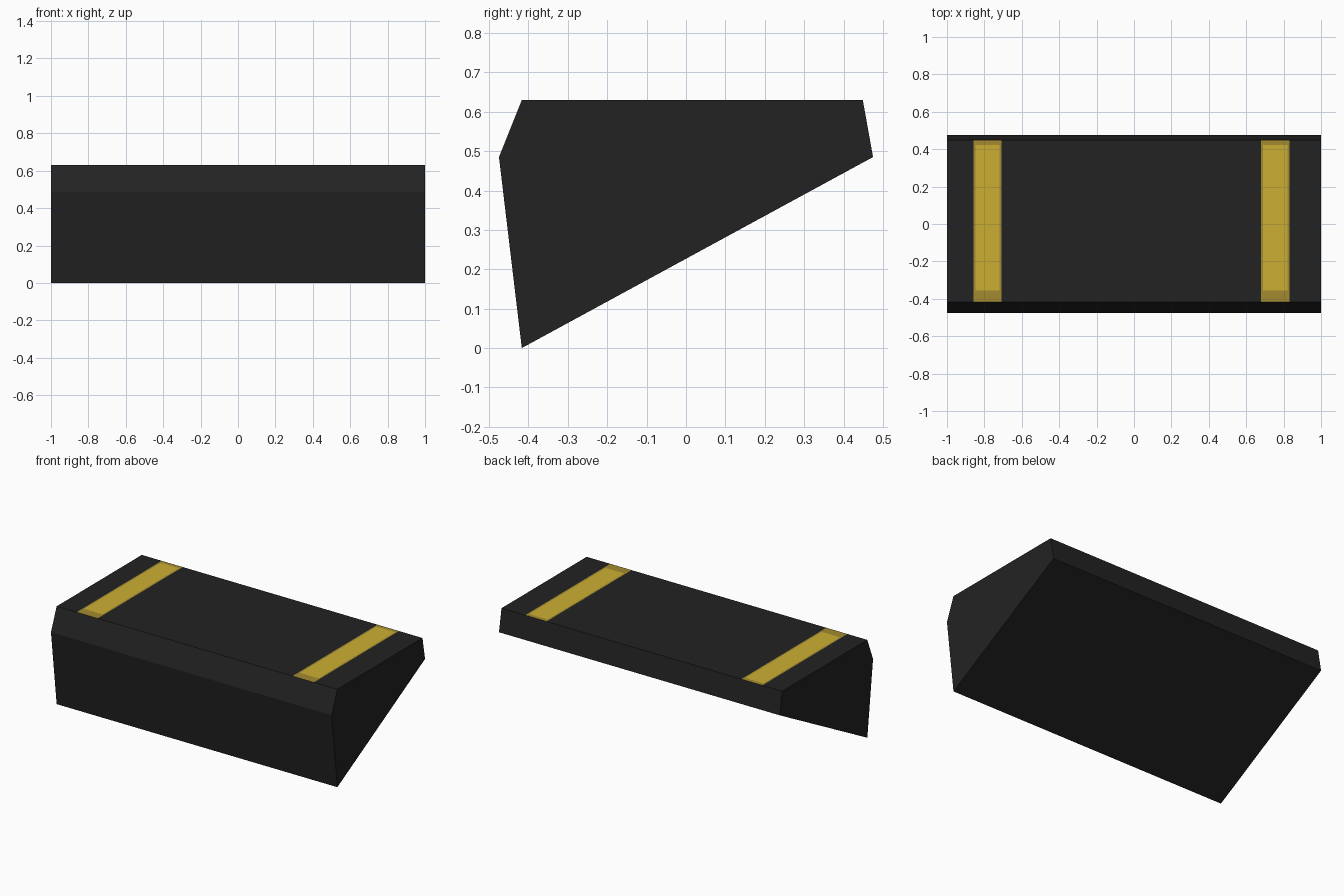
import bpy, bmesh

if "Cube" in bpy.data.objects:
    bpy.data.objects.remove(bpy.data.objects["Cube"])


def material(name, rgb):
    m = bpy.data.materials.new(name)
    m.diffuse_color = (*rgb, 1)
    m.use_nodes = True
    m.node_tree.nodes["Principled BSDF"].inputs["Base Color"].default_value = m.diffuse_color
    return m


black = material("black", (0.0165, 0.0165, 0.0165))
yellow = material("yellow", (0.60, 0.43, 0.032))
worn = material("worn yellow", (0.36, 0.26, 0.03))

# Side profile (y, z), extruded along x
profile = [(-0.417, 0), (0.475, 0.485), (0.449, 0.63), (-0.417, 0.63), (-0.475, 0.485)]
bm = bmesh.new()
side = bm.faces.new([bm.verts.new((-1, y, z)) for y, z in profile])
ext = bmesh.ops.extrude_face_region(bm, geom=[side])
bmesh.ops.translate(bm, vec=(2, 0, 0),
                    verts=[v for v in ext["geom"] if isinstance(v, bmesh.types.BMVert)])
bmesh.ops.recalc_face_normals(bm, faces=bm.faces)

# Cut the stripe outlines and their worn borders
stripes = [(-0.858, -0.708), (0.68, 0.832)]
border = 0.01
bright_y = (-0.355, 0.423)


def cut(axis, value, faces):
    co, no = [0, 0, 0], [0, 0, 0]
    co[axis], no[axis] = value, 1
    geom = list(faces) + list({e for f in faces for e in f.edges}) + list({v for f in faces for v in f.verts})
    bmesh.ops.bisect_plane(bm, geom=geom, plane_co=co, plane_no=no)


def top_faces():
    return [f for f in bm.faces if f.normal.z > 0.99]


for a, b in stripes:
    for x in (a, a + border, b - border, b):
        cut(0, x, list(bm.faces))
for y in bright_y:
    cut(1, y, [f for f in top_faces()
               if any(a < f.calc_center_median().x < b for a, b in stripes)])

# Colour the top by position
for f in top_faces():
    c = f.calc_center_median()
    for a, b in stripes:
        if a < c.x < b:
            inner = a + border < c.x < b - border and bright_y[0] < c.y < bright_y[1]
            f.material_index = 1 if inner else 2

mesh = bpy.data.meshes.new("wedge_block")
bm.to_mesh(mesh)
bm.free()
for m in (black, yellow, worn):
    mesh.materials.append(m)
bpy.context.collection.objects.link(bpy.data.objects.new("wedge_block", mesh))
